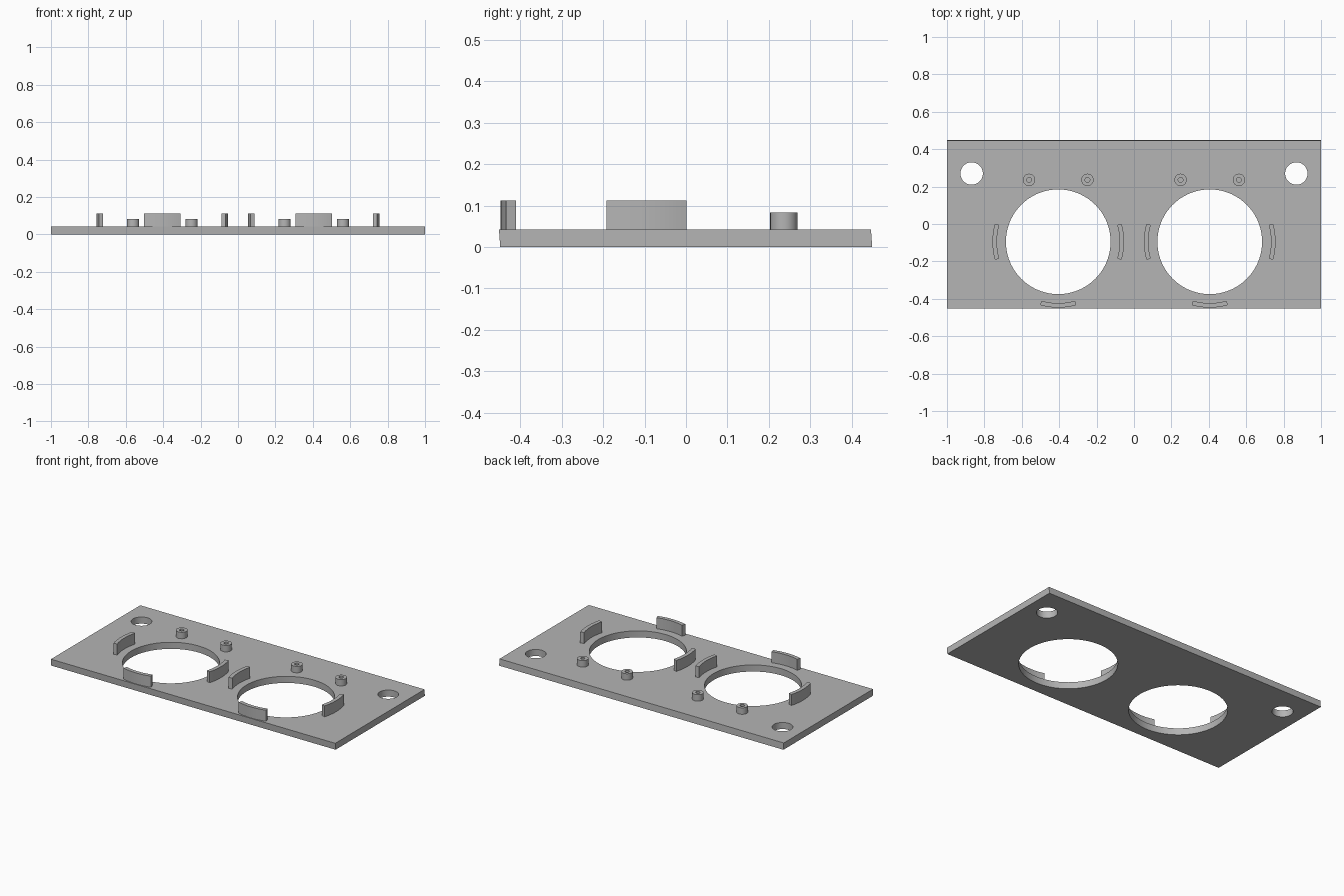
import bpy
import bmesh
from math import sin, cos, pi, radians

if "Cube" in bpy.data.objects:
    bpy.data.objects.remove(bpy.data.objects["Cube"], do_unlink=True)

# One plain grey for the whole panel
GREY = (0.46, 0.46, 0.46, 1)
grey = bpy.data.materials.new("plain grey")
grey.use_nodes = True
grey.diffuse_color = GREY
grey.node_tree.nodes["Principled BSDF"].inputs["Base Color"].default_value = GREY

THICK = 0.042
RING_Y = -0.095


def circle(x, y, r, n):
    return [(x + r * cos(2 * pi * i / n), y + r * sin(2 * pi * i / n)) for i in range(n)]


def arc_band(x, y, r_in, r_out, middle, half, n=10):
    angles = [radians(middle - half + 2 * half * i / n) for i in range(n + 1)]
    outer = [(x + r_out * cos(a), y + r_out * sin(a)) for a in angles]
    inner = [(x + r_in * cos(a), y + r_in * sin(a)) for a in reversed(angles)]
    return outer + inner


def prism(name, loops, z0, z1, lean=0.0):
    """Fill an outline with its holes and raise it; lean tilts the outer walls."""
    bm = bmesh.new()
    edges = []
    for loop in loops:
        vs = [bm.verts.new((x, y, z0)) for x, y in loop]
        edges += [bm.edges.new((a, b)) for a, b in zip(vs, vs[1:] + vs[:1])]
    bmesh.ops.triangle_fill(bm, use_beauty=True, edges=edges, normal=(0, 0, 1))
    raised = bmesh.ops.extrude_face_region(bm, geom=bm.faces[:], use_keep_orig=True)
    for v in [g for g in raised["geom"] if isinstance(g, bmesh.types.BMVert)]:
        v.co.z = z1
        if abs(v.co.x) > 0.99:
            v.co.y += lean
    bmesh.ops.recalc_face_normals(bm, faces=bm.faces[:])
    mesh = bpy.data.meshes.new(name)
    bm.to_mesh(mesh)
    bm.free()
    mesh.materials.append(grey)
    ob = bpy.data.objects.new(name, mesh)
    bpy.context.collection.objects.link(ob)
    bpy.ops.object.select_all(action="DESELECT")
    ob.select_set(True)
    bpy.context.view_layer.objects.active = ob
    bpy.ops.object.shade_smooth_by_angle(angle=radians(30))
    return ob


# Base plate with two large openings and two mounting holes
plate = [[(-1, -0.448), (1, -0.448), (1, 0.449), (-1, 0.449)]]
for s in (-1, 1):
    plate.append(circle(s * 0.405, RING_Y, 0.28, 72))
    plate.append(circle(s * 0.868, 0.27, 0.06, 36))
prism("base_plate", plate, 0, THICK, lean=-0.003)

for side, s in (("left", 1), ("right", -1)):
    # Curved retaining clips around each opening
    for place, angle in (("east", 0), ("west", 180), ("front", 270)):
        band = arc_band(s * 0.405, RING_Y, 0.328, 0.352, angle, 15.9)
        prism(f"{side}_{place}_clip", [band], THICK, 0.112)
    # Hollow screw posts behind each opening
    for place, x in (("inner", 0.249), ("outer", 0.561)):
        rings = [circle(s * x, 0.236, r, 28) for r in (0.033, 0.013)]
        prism(f"{side}_{place}_post", rings, THICK, 0.083)
